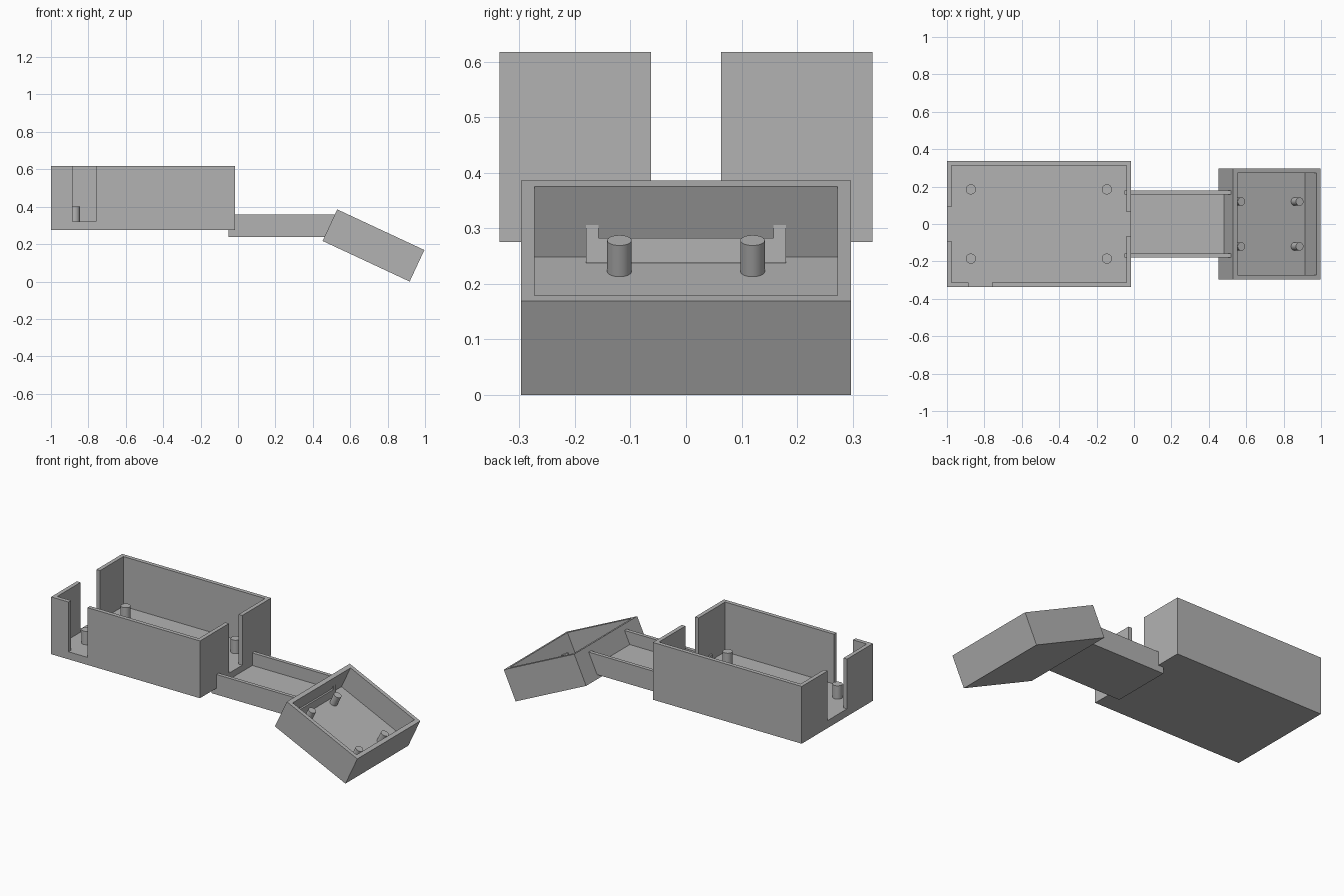
import bpy, bmesh, math
from mathutils import Matrix, Vector

if "Cube" in bpy.data.objects:
    bpy.data.objects.remove(bpy.data.objects["Cube"])

grey = bpy.data.materials.new("plain grey")
grey.use_nodes = True
GREY = (0.45, 0.45, 0.45, 1)
grey.diffuse_color = GREY
grey.node_tree.nodes["Principled BSDF"].inputs["Base Color"].default_value = GREY

WALL, FLOOR = 0.024, 0.045


def prism(name, outline, z0, z1):
    """Extrude a plan outline from z0 to z1."""
    bm = bmesh.new()
    face = bm.faces.new([bm.verts.new((x, y, z0)) for x, y in outline])
    top = bmesh.ops.extrude_face_region(bm, geom=[face])["geom"]
    verts = [v for v in top if isinstance(v, bmesh.types.BMVert)]
    bmesh.ops.translate(bm, verts=verts, vec=(0, 0, z1 - z0))
    bmesh.ops.recalc_face_normals(bm, faces=bm.faces)
    mesh = bpy.data.meshes.new(name)
    bm.to_mesh(mesh)
    bm.free()
    obj = bpy.data.objects.new(name, mesh)
    bpy.context.collection.objects.link(obj)
    mesh.materials.append(grey)
    return obj


def rect(x0, x1, y):
    return [(x0, -y), (x1, -y), (x1, y), (x0, y)]


def hollow(obj, outline, z0, z1):
    """Cut a pocket of the given outline, then discard the cutter."""
    cutter = prism("pocket_cutter", outline, z0, z1)
    cutter.hide_render = True
    mod = obj.modifiers.new("pocket", "BOOLEAN")
    mod.operation, mod.solver, mod.object = "DIFFERENCE", "EXACT", cutter
    bpy.context.view_layer.objects.active = obj
    bpy.ops.object.modifier_apply(modifier=mod.name)
    bpy.data.objects.remove(cutter)


def post(name, x, y, radius, z0, z1, matrix=Matrix()):
    bpy.ops.mesh.primitive_cylinder_add(vertices=32, radius=radius, depth=z1 - z0,
                                        location=(x, y, (z0 + z1) / 2))
    obj = bpy.context.object
    obj.name = name
    obj.data.materials.append(grey)
    bpy.ops.object.shade_smooth_by_angle(angle=math.radians(40))
    obj.matrix_world = matrix @ Matrix.Translation((x, y, (z0 + z1) / 2))


# Large box: the pocket outline includes the front slot and both end openings
X0, X1, Y, Z0, Z1 = -1.0, -0.016, 0.336, 0.275, 0.617
ix0, ix1, iy, out = X0 + WALL, X1 - WALL, Y - WALL, 0.1
large_box = prism("large_box", rect(X0, X1, Y), Z0, Z1)
pocket = [
    (ix0, -iy), (-0.885, -iy), (-0.885, -Y - out), (-0.76, -Y - out), (-0.76, -iy),
    (ix1, -iy), (ix1, -0.063), (X1 + out, -0.063), (X1 + out, 0.063), (ix1, 0.063),
    (ix1, iy), (ix0, iy),
    (ix0, 0.092), (X0 - out, 0.092), (X0 - out, -0.092), (ix0, -0.092),
]
hollow(large_box, pocket, Z0 + FLOOR, Z1 + out)
for x in (-0.872, -0.145):
    for y in (-0.185, 0.185):
        post("large_box_post", x, y, 0.027, Z0 + FLOOR - 0.01, 0.4)

# Open channel joining the two boxes
BX0, BX1, BY, BZ0, BZ1 = -0.05, 0.52, 0.18, 0.237, 0.357
channel = prism("joining_channel", rect(BX0, BX1, BY), BZ0, BZ1)
hollow(channel, rect(BX0 - out, BX1 + out, BY - 0.022), BZ0 + FLOOR, BZ1 + out)

# Small tilted box, built level from its lower left corner and then turned
L, H, TY = 0.514, 0.186, 0.297
tilt = Matrix.Translation(Vector((0.452, 0, 0.217))) @ Matrix.Rotation(math.radians(25), 4, "Y")
small_box = prism("small_box", rect(0, L, TY), 0, H)
hollow(small_box, rect(WALL, L - WALL, TY - WALL), FLOOR, H + out)
small_box.matrix_world = tilt
for x in (0.085, L - 0.085):
    for y in (-0.12, 0.12):
        post("small_box_post", x, y, 0.022, FLOOR - 0.01, FLOOR + 0.062, tilt)
